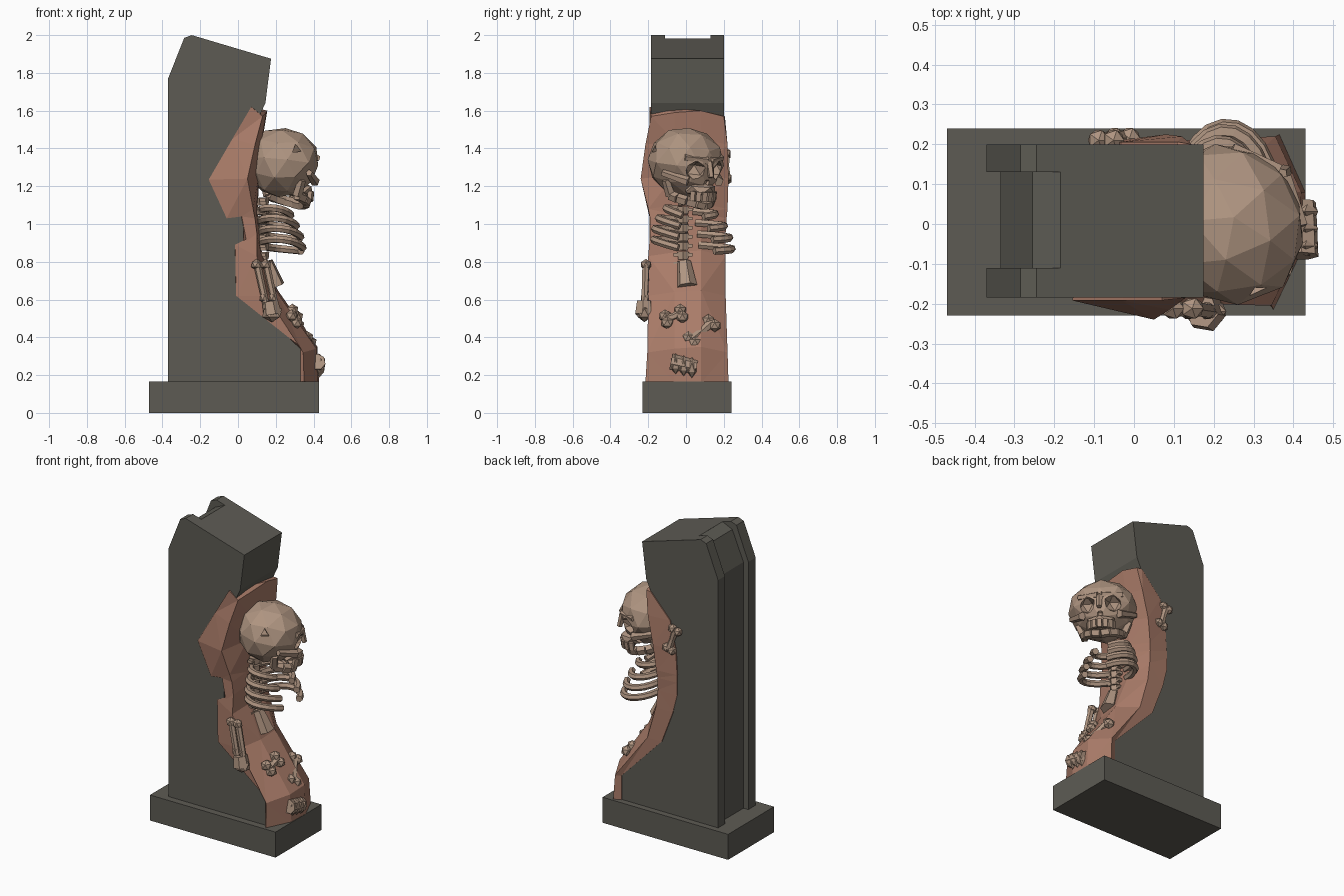
import bpy, bmesh, math, random
from mathutils import Vector, Matrix

if "Cube" in bpy.data.objects:
    bpy.data.objects.remove(bpy.data.objects["Cube"])

random.seed(4)


def material(name, rgb):
    m = bpy.data.materials.new(name)
    m.diffuse_color = (*rgb, 1)
    m.use_nodes = True
    m.node_tree.nodes["Principled BSDF"].inputs["Base Color"].default_value = m.diffuse_color
    return m


STONE = material("dark_stone", (0.11, 0.105, 0.088))
CLAY = material("red_clay", (0.40, 0.20, 0.14))
BONE = material("old_bone", (0.43, 0.30, 0.22))


def finish(name, bm, mat):
    bmesh.ops.recalc_face_normals(bm, faces=bm.faces)
    me = bpy.data.meshes.new(name)
    bm.to_mesh(me)
    bm.free()
    ob = bpy.data.objects.new(name, me)
    me.materials.append(mat)
    bpy.context.collection.objects.link(ob)
    return ob


def place(loc, scale, rot=Matrix()):
    return Matrix.Translation(loc) @ rot @ Matrix.Diagonal((*scale, 1))


def box(bm, loc, size, base=Matrix(), rot=Matrix()):
    bmesh.ops.create_cube(bm, size=1, matrix=base @ place(loc, size, rot))


def ball(bm, loc, scale, base=Matrix(), sub=1):
    return bmesh.ops.create_icosphere(bm, subdivisions=sub, radius=1,
                                      matrix=base @ place(loc, scale))["verts"]


def rod(bm, a, b, r1, r2, sides=6):
    a, b = Vector(a), Vector(b)
    m = Matrix.Translation((a + b) / 2) @ (b - a).to_track_quat('Z', 'Y').to_matrix().to_4x4()
    bmesh.ops.create_cone(bm, cap_ends=True, segments=sides, radius1=r1, radius2=r2,
                          depth=(b - a).length, matrix=m)


def prism(name, pts, y0, y1, mat):
    bm = bmesh.new()
    f = bm.faces.new([bm.verts.new((x, y0, z)) for x, z in pts])
    ext = bmesh.ops.extrude_face_region(bm, geom=[f])["geom"]
    bmesh.ops.translate(bm, vec=(0, y1 - y0, 0),
                        verts=[v for v in ext if isinstance(v, bmesh.types.BMVert)])
    return finish(name, bm, mat)


def cut(ob, cutter):
    cutter.hide_render = True
    cutter.hide_viewport = True
    mod = ob.modifiers.new("cut", 'BOOLEAN')
    mod.operation, mod.solver, mod.object = 'DIFFERENCE', 'EXACT', cutter


def tube(name, pts, r):
    cu = bpy.data.curves.new(name, 'CURVE')
    cu.dimensions, cu.bevel_depth, cu.bevel_resolution = '3D', r, 1
    cu.use_fill_caps = True
    sp = cu.splines.new('POLY')
    sp.points.add(len(pts) - 1)
    sp.use_smooth = False
    for p, co in zip(sp.points, pts):
        p.co = (*co, 1)
    ob = bpy.data.objects.new(name, cu)
    cu.materials.append(BONE)
    bpy.context.collection.objects.link(ob)


# stone plinth and pillar with a shallow groove down its back
prism("plinth", [(-.47, 0), (.43, 0), (.43, .165), (-.47, .165)], -.23, .24, STONE)
pillar = prism("pillar", [(-.37, .16), (.33, .16), (.33, .34), (.06, .6), (.03, .85), (.03, 1.1), (.08, 1.5),
                          (.145, 1.64), (.175, 1.875), (-.245, 2), (-.285, 1.985), (-.37, 1.77)],
               -.185, .2, STONE)
cut(pillar, prism("groove_cutter", [(-.45, .1), (-.335, .1), (-.335, 1.76), (-.255, 1.95),
                                    (-.185, 1.982), (-.18, 2.1), (-.45, 2.1)], -.11, .13, STONE))

# clay bank on the hollow front: back-left x,z / left x,y / middle x / right x,y / back-right x / z
rows = [(.33, .16, .35, -.215, .425, .365, .225, .32, .16),
        (.33, .35, .345, -.205, .415, .355, .22, .32, .32),
        (-.01, .62, .15, -.20, .205, .13, .21, .03, .62),
        (-.015, .89, .10, -.20, .12, .07, .21, -.05, .83),
        (.06, .83, .10, -.19, .11, .055, .21, -.08, .95),
        (.02, 1.04, .09, -.19, .10, .055, .215, -.08, 1.03),
        (-.06, 1.03, .08, -.20, .10, .06, .22, -.08, 1.08),
        (-.155, 1.235, .05, -.24, .11, .08, .225, -.07, 1.24),
        (-.03, 1.45, .09, -.215, .125, .12, .22, -.03, 1.42),
        (.07, 1.62, .13, -.185, .15, .145, .20, .11, 1.57)]
bm = bmesh.new()
rings = []
for bx, bz, lx, ly, mx, rx, ry, rb, z in rows:
    pts = [(bx, -.192, bz), (lx, ly, z), (mx, -.06, z + .02), (mx + .005, .08, z + .03),
           (rx, ry, z), (rb, .206, z)]
    if z < .2:
        pts = [(p[0], p[1], .16) for p in pts]
    rings.append([bm.verts.new(p) for p in pts])
for a, b in zip(rings, rings[1:]):
    for i in range(6):
        j = (i + 1) % 6
        bm.faces.new((a[i], a[j], b[j], b[i]))
bm.faces.new(rings[0])
bm.faces.new(rings[-1])
bmesh.ops.triangulate(bm, faces=bm.faces)
finish("clay_bank", bm, CLAY)

# skull, turned to look between +x and +y
HEAD = (Matrix.Translation((.232, 0, 1.325)) @ Matrix.Rotation(math.radians(42), 4, 'Z')
        @ Matrix.Rotation(math.radians(8), 4, 'Y'))
bm = bmesh.new()
for v in ball(bm, (0, 0, 0), (.195, .208, .187), sub=2):
    v.co *= 1 + random.uniform(-.03, .03)
    if v.co.z < -.03 and v.co.x > 0:
        v.co.y *= .85
        v.co.x *= 1.04
bm.transform(HEAD)
skull = finish("skull", bm, BONE)
bm = bmesh.new()
for s in (-1, 1):
    ball(bm, (.175, s * .08, -.02), (.075, .057, .055), HEAD)
ball(bm, (.2, 0, -.09), (.045, .025, .035), HEAD)
cut(skull, finish("socket_cutter", bm, BONE))
bm = bmesh.new()
rod(bm, (.26, -.10, 1.36), (.37, -.25, 1.44), .024, .034, 3)
cut(skull, finish("crack_cutter", bm, BONE))

# cheekbones, brow, upper jaw with teeth
bm = bmesh.new()
for s in (-1, 1):
    rod(bm, HEAD @ Vector((.03, s * .19, -.05)), HEAD @ Vector((.15, s * .11, -.08)), .018, .026, 5)
    rod(bm, HEAD @ Vector((.18, s * .01, .035)), HEAD @ Vector((.13, s * .13, .045)), .022, .018, 5)
rod(bm, HEAD @ Vector((.18, 0, .03)), HEAD @ Vector((.21, 0, -.05)), .02, .016, 5)
ball(bm, (.13, 0, -.125), (.09, .095, .045), HEAD)
for i in range(-3, 4):
    a = i * .38
    box(bm, (.13 + .075 * math.cos(a), .08 * math.sin(a), -.155), (.024, .026, .05), HEAD,
        Matrix.Rotation(a, 4, 'Z'))
finish("face_bones", bm, BONE)

# lower jaw
bm = bmesh.new()
arc = [HEAD @ Vector((.045 + .125 * math.cos(a), .115 * math.sin(a), -.205 + .02 * abs(a)))
       for a in [i * .42 for i in range(-4, 5)]]
for a, b in zip(arc, arc[1:]):
    rod(bm, a, b, .028, .028, 5)
for p, s in ((arc[0], -1), (arc[-1], 1)):
    rod(bm, p, HEAD @ Vector((.02, s * .15, -.09)), .028, .022, 5)
finish("lower_jaw", bm, BONE)

# ribs, four pairs around the spine, sagging towards +y
for k in range(4):
    z0, ry, rx = 1.07 - .058 * k, (.13, .17, .19, .195)[k], (.085, .10, .112, .118)[k]
    for s, side in ((-1, "front"), (1, "back")):
        pts = []
        for i in range(10):
            a = .1 + i * (2.7 if s < 0 else 2.5) / 9
            y = .025 + s * ry * math.sin(a) + .008 * k * (s > 0)
            pts.append((.115 + rx - rx * math.cos(a), y,
                        z0 + .02 * math.sin(a) - .012 * a - .12 * y))
        tube(f"rib_{side}_{k + 1}", pts, .021)

# spine of stacked vertebrae ending in a wedge
bm = bmesh.new()
for i in range(8):
    z = 1.14 - .048 * i
    rod(bm, (.13, -.015, z), (.132, -.015, z - .04), .036, .03)
    box(bm, (.13, -.015, z - .015), (.03, .1, .018))
rod(bm, (.15, -.01, .8), (.195, .005, .67), .036, .055)
finish("spine", bm, BONE)


def long_bone(name, a, b, r, side):
    bm = bmesh.new()
    a, b = Vector(a), Vector(b)
    mid = (a + b) / 2
    side = (b - a).cross(Vector(side)).normalized()
    rod(bm, a, mid, r, r * .75)
    rod(bm, mid, b, r * .75, r)
    for end in (a, b):
        for s in (-1, 1):
            ball(bm, end + side * s * r * .85, (r * 1.3,) * 3)
    finish(name, bm, BONE)


# loose bones on the slope and side
long_bone("loose_bone_upper", (.295, -.105, .495), (.3, -.025, .525), .027, (1, 0, .7))
long_bone("loose_bone_middle", (.31, .135, .475), (.375, .03, .385), .027, (1, 0, .7))
long_bone("loose_bone_side", (-.07, .21, 1.37), (-.03, .215, 1.24), .023, (0, 1, 0))
bm = bmesh.new()
rod(bm, (.42, -.08, .27), (.42, .055, .24), .044, .038, 7)
for i in range(3):
    ball(bm, (.428, -.055 + .043 * i, .26 - .01 * i), (.038, .03, .055))
finish("loose_bone_foot", bm, BONE)

# forearm with two shafts and a hand stump
bm = bmesh.new()
for dx in (-.024, .024):
    rod(bm, (.125 + dx, -.212, .79), (.175 + dx, -.22, .56), .02, .018)
    ball(bm, (.122 + dx, -.212, .785), (.032, .03, .03))
    ball(bm, (.16 + dx, -.218, .61), (.024, .024, .03))
rod(bm, (.17, -.22, .59), (.182, -.222, .52), .042, .05)
ball(bm, (.18, -.22, .53), (.058, .042, .05))
finish("forearm", bm, BONE)
